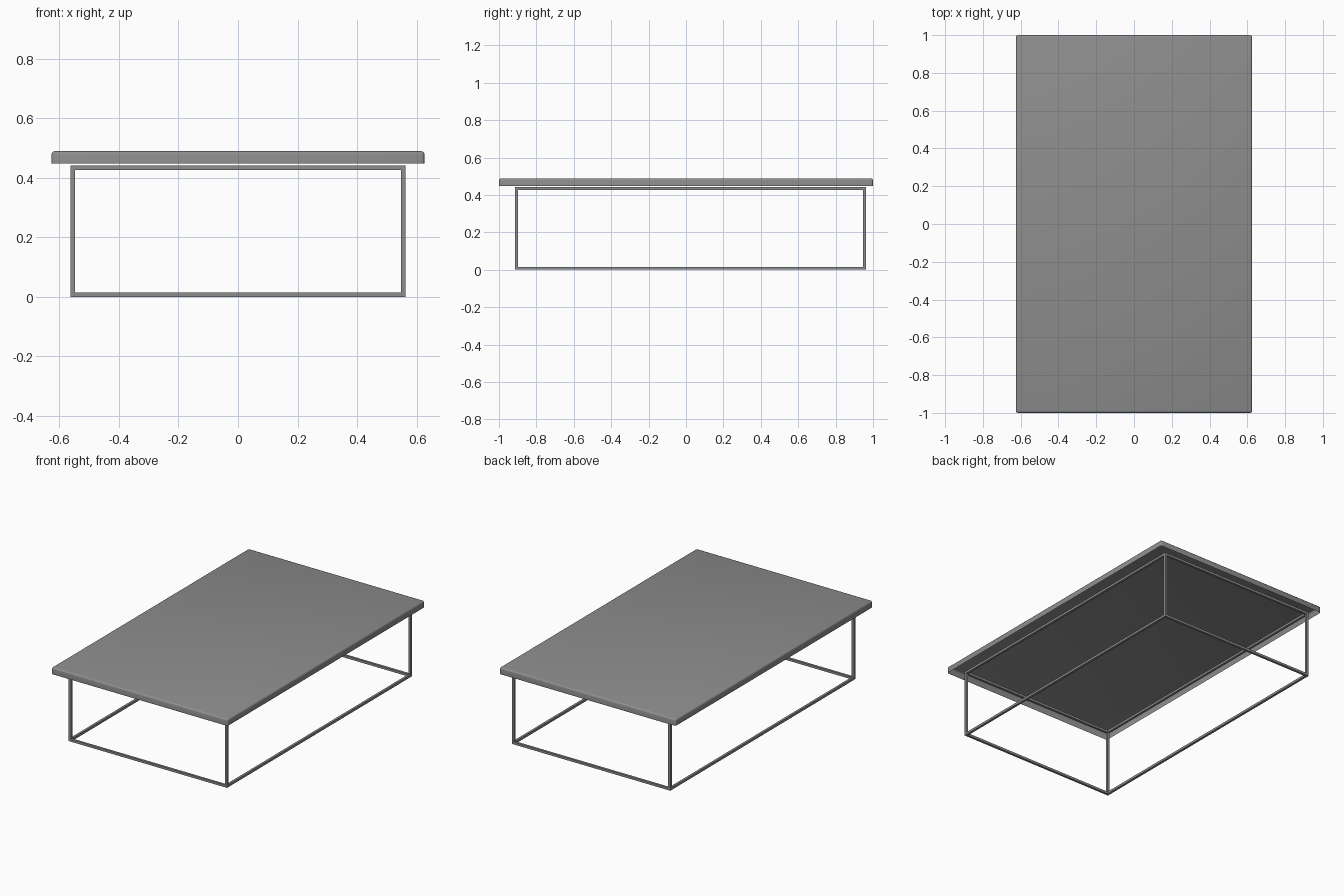
import bpy, bmesh

if "Cube" in bpy.data.objects:
    bpy.data.objects.remove(bpy.data.objects["Cube"])

# Dark grey finish shared by every part
grey = bpy.data.materials.new("dark_grey")
grey.diffuse_color = (0.27, 0.27, 0.27, 1)
grey.use_nodes = True
grey.node_tree.nodes["Principled BSDF"].inputs["Base Color"].default_value = grey.diffuse_color

def make_object(name, bm):
    mesh = bpy.data.meshes.new(name)
    bm.to_mesh(mesh)
    bm.free()
    mesh.materials.append(grey)
    obj = bpy.data.objects.new(name, mesh)
    bpy.context.collection.objects.link(obj)
    return obj

def box(name, lo, hi, open_bottom=False):
    bm = bmesh.new()
    bmesh.ops.create_cube(bm, size=1)
    for v in bm.verts:
        v.co = [lo[i] if v.co[i] < 0 else hi[i] for i in range(3)]
    if open_bottom:
        bottom = [f for f in bm.faces if f.normal.z < -0.5]
        bmesh.ops.delete(bm, geom=bottom, context='FACES_ONLY')
        # soften the upper rim and upright corners
        edges = [e for e in bm.edges if len(e.link_faces) == 2]
        bmesh.ops.bevel(bm, geom=edges, offset=0.011, segments=3,
                        profile=0.5, affect='EDGES')
    return make_object(name, bm)

# Table top: thin shell, open underneath
top = box("table_top", (-0.626, -1, 0.447), (0.626, 1, 0.489), True)
bpy.context.view_layer.objects.active = top
top.select_set(True)
bpy.ops.object.shade_smooth_by_angle(angle=0.6)

# Square-bar frame
T = 0.015
X = 0.562
Y0, Y1 = -0.914, 0.962
H = 0.441

for side, x in (("left", -X), ("right", X - T)):
    for end, y in (("front", Y0), ("back", Y1 - T)):
        box(f"{end}_{side}_leg", (x, y, 0), (x + T, y + T, H))
for level, z in (("lower", 0), ("upper", H - T)):
    for side, x in (("left", -X), ("right", X - T)):
        box(f"{level}_{side}_rail", (x, Y0 + T, z), (x + T, Y1 - T, z + T))
    for end, y in (("front", Y0), ("back", Y1 - T)):
        box(f"{level}_{end}_rail", (-X + T, y, z), (X - T, y + T, z + T))
